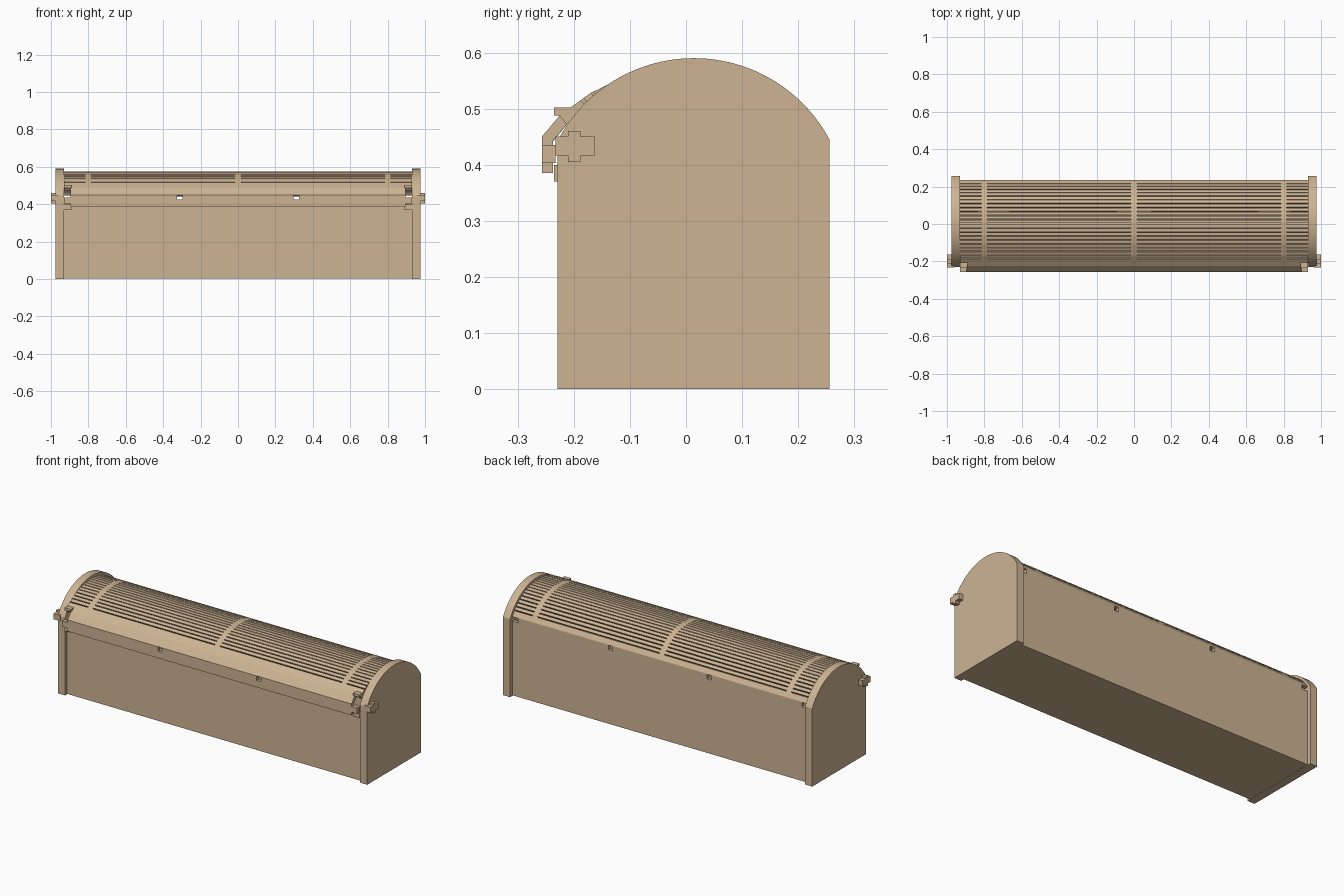
import bpy, bmesh, math

cube = bpy.data.objects.get("Cube")
if cube:
    bpy.data.objects.remove(cube, do_unlink=True)

tan = bpy.data.materials.new("tan")
tan.use_nodes = True
COLOUR = (0.61, 0.456, 0.295, 1)
tan.diffuse_color = COLOUR
tan.node_tree.nodes["Principled BSDF"].inputs["Base Color"].default_value = COLOUR

CY, CZ = 0.014, 0.316   # centre of the roof arc


def finish(name, bm):
    mesh = bpy.data.meshes.new(name)
    bm.to_mesh(mesh)
    bm.free()
    obj = bpy.data.objects.new(name, mesh)
    bpy.context.collection.objects.link(obj)
    mesh.materials.append(tan)
    bpy.ops.object.select_all(action='DESELECT')
    obj.select_set(True)
    bpy.context.view_layer.objects.active = obj
    return obj


def prism(name, profile, x0, x1):
    """Extrude a (y, z) outline along x."""
    bm = bmesh.new()
    face = bm.faces.new([bm.verts.new((x0, y, z)) for y, z in profile])
    new = bmesh.ops.extrude_face_region(bm, geom=[face])["geom"]
    for v in new:
        if isinstance(v, bmesh.types.BMVert):
            v.co.x = x1
    bmesh.ops.recalc_face_normals(bm, faces=bm.faces)
    return finish(name, bm)


def rect(y0, y1, z0, z1):
    return [(y0, z0), (y1, z0), (y1, z1), (y0, z1)]


def arc(radius, a0, a1, n):
    """Arc points, angle measured from straight up towards the back."""
    angles = [math.radians(a0 + (a1 - a0) * i / n) for i in range(n + 1)]
    return [(CY + radius * math.sin(a), CZ + radius * math.cos(a)) for a in angles]


# Roof curve, from the back eave to the bulging front lid
curve = arc(0.26, 58, -5, 40) + [(-0.06, 0.571), (-0.11, 0.557), (-0.17, 0.528), (-0.225, 0.488)]
lengths = [0]
for a, b in zip(curve, curve[1:]):
    lengths.append(lengths[-1] + math.dist(a, b))


def along(s):
    for i in range(len(curve) - 1):
        if s <= lengths[i + 1]:
            t = (s - lengths[i]) / (lengths[i + 1] - lengths[i])
            return tuple(p + (q - p) * t for p, q in zip(curve[i], curve[i + 1]))
    return curve[-1]


# Cross-section of the hollow body; each tag describes the strip after its point
section = [((-0.213, 0.42), "wall"), ((-0.213, 0.003), "wall"), ((0.235, 0.003), "wall"),
           ((0.235, 0.425), "notch"), ((0.235, 0.45), "wall")]
SLOTS, RIM, GAP = 21, 0.03, 0.005
pitch = (lengths[-1] - 2 * RIM) / SLOTS
section.append((along(0), "wall"))
for i in range(SLOTS):
    s = RIM + i * pitch
    section += [(along(s), "slot"), (along(s + GAP), "wall"),
                (along(s + (GAP + pitch) / 2), "wall")]
section += [(curve[-1], "lip"), ((-0.257, 0.45), "notch"),
            ((-0.257, 0.425), "lip"), ((-0.257, 0.385), "end")]

# Body with slotted roof: ribs interrupt the slots, notches pierce the eaves
half = [0.016, 0.298, 0.325, 0.785, 0.815, 0.895, 0.93]
columns = [-x for x in reversed(half)] + half
bm = bmesh.new()
grid = [[bm.verts.new((x, *p)) for x in columns] for p, tag in section]
for i, (p, tag) in enumerate(section[:-1]):
    for j in range(len(columns) - 1):
        mid = abs(columns[j] + columns[j + 1]) / 2
        rib = mid < 0.01 or 0.785 < mid < 0.815
        end = mid > 0.895
        peg_hole = 0.298 < mid < 0.325
        if (tag == "slot" and not rib) or (tag == "lip" and end) \
                or (tag == "notch" and (end or peg_hole)):
            continue
        bm.faces.new((grid[i][j], grid[i + 1][j], grid[i + 1][j + 1], grid[i][j + 1]))
bmesh.ops.delete(bm, geom=[v for v in bm.verts if not v.link_faces], context='VERTS')
body = finish("slotted_body", bm)
solid = body.modifiers.new("thickness", 'SOLIDIFY')
solid.thickness = 0.02
solid.offset = -1
solid.use_even_offset = True

# End caps, latch pins and corner hooks on both sides
cap_profile = [(-0.229, 0), (0.256, 0)] + arc(0.274, 62, -62.4, 48)
pin_profile = [(-0.233, 0.417), (-0.21, 0.417), (-0.21, 0.405), (-0.188, 0.405),
               (-0.188, 0.417), (-0.162, 0.417), (-0.162, 0.45), (-0.188, 0.45),
               (-0.188, 0.46), (-0.21, 0.46), (-0.21, 0.45), (-0.233, 0.45)]
for side, s in (("left", 1), ("right", -1)):
    prism(side + "_end_cap", cap_profile, s * 0.93, s * 0.975)
    bpy.ops.object.shade_smooth_by_angle(angle=math.radians(25))
    prism(side + "_latch_pin", pin_profile, s * 0.96, s)
    prism(side + "_lid_tab", rect(-0.257, -0.233, 0.403, 0.435), s * 0.885, s * 0.93)
    prism(side + "_lower_hook", rect(-0.235, -0.213, 0.37, 0.4), s * 0.89, s * 0.93)
    prism(side + "_upper_hook", rect(-0.235, -0.205, 0.488, 0.502), s * 0.89, s * 0.93)
